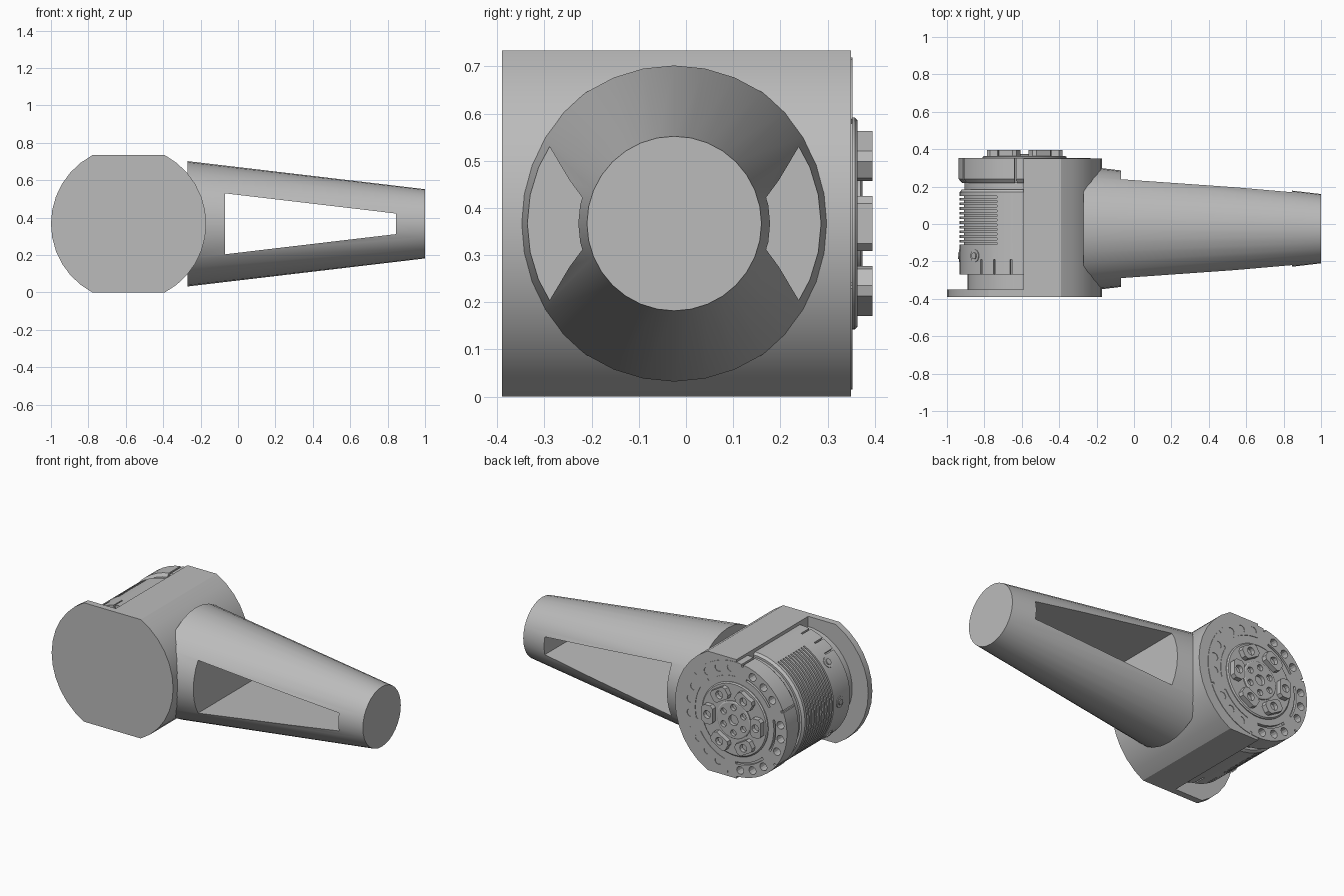
import bpy, bmesh, math
from math import cos, sin, radians, pi

if "Cube" in bpy.data.objects:
    bpy.data.objects.remove(bpy.data.objects["Cube"], do_unlink=True)

CX, CZ, HALF = -0.585, 0.367, 0.367     # motor axis runs along y
CY = -0.025                             # arm axis runs along x

grey = bpy.data.materials.new("machined_grey")
grey.diffuse_color = (0.5, 0.5, 0.5, 1)
grey.use_nodes = True
grey.node_tree.nodes["Principled BSDF"].inputs["Base Color"].default_value = (0.5, 0.5, 0.5, 1)


def finish(name, bm):
    bmesh.ops.recalc_face_normals(bm, faces=bm.faces)
    mesh = bpy.data.meshes.new(name)
    bm.to_mesh(mesh)
    bm.free()
    mesh.materials.append(grey)
    ob = bpy.data.objects.new(name, mesh)
    bpy.context.collection.objects.link(ob)
    return ob


def polar(r, a):
    return CX + r * cos(a), CZ + r * sin(a)


def add_prism(bm, pts, y0, y1):
    """Closed x-z outline extruded along y."""
    a = [bm.verts.new((x, y0, z)) for x, z in pts]
    b = [bm.verts.new((x, y1, z)) for x, z in pts]
    bm.faces.new(a)
    bm.faces.new(b)
    for i in range(len(a)):
        j = (i + 1) % len(a)
        bm.faces.new((a[i], a[j], b[j], b[i]))


def add_disc(bm, x, z, r, y0, y1, n=12):
    add_prism(bm, [(x + r * cos(2 * pi * i / n), z + r * sin(2 * pi * i / n)) for i in range(n)], y0, y1)


def add_arc(bm, r0, r1, a0, a1, y0, y1):
    """Curved block between two radii and two angles (degrees)."""
    n = max(1, int(abs(a1 - a0) / 5))
    angles = [radians(a0 + (a1 - a0) * i / n) for i in range(n + 1)]
    add_prism(bm, [polar(r0, a) for a in angles] + [polar(r1, a) for a in reversed(angles)], y0, y1)


def lathe(name, profile, n=48):
    """Spin (radius, y) points about the motor axis."""
    bm = bmesh.new()
    rings = []
    for r, y in profile:
        pts = [polar(r, 2 * pi * i / n) for i in range(n)]
        rings.append([bm.verts.new((x, y, z)) for x, z in pts])
    for p, q in zip(rings, rings[1:]):
        for i in range(n):
            j = (i + 1) % n
            bm.faces.new((p[i], p[j], q[j], q[i]))
    bm.faces.new(rings[0])
    bm.faces.new(rings[-1])
    return finish(name, bm)


def cut(ob, bm):
    cutter = finish("cutter", bm)
    cutter.hide_render = True
    mod = ob.modifiers.new("cut", "BOOLEAN")
    mod.operation, mod.solver, mod.object = "DIFFERENCE", "EXACT", cutter
    bpy.context.view_layer.objects.active = ob
    bpy.ops.object.modifier_apply(modifier=mod.name)
    bpy.data.objects.remove(cutter, do_unlink=True)


def outline(x_min):
    """Disc outline with flat top and bottom, kept to the right of x_min."""
    flat = math.asin(HALF / 0.415)
    right = [polar(0.415, -flat + 2 * flat * i / 12) for i in range(13)]
    if x_min > -1:
        return right + [(x_min, CZ + HALF), (x_min, CZ - HALF)]
    return right + [(2 * CX - x, 2 * CZ - z) for x, z in right]


# Front end plate and half housing
bm = bmesh.new()
add_prism(bm, outline(-2), -0.39, -0.35)
finish("front_plate", bm)
bm = bmesh.new()
add_prism(bm, outline(-0.59), -0.35, 0.35)
finish("motor_housing", bm)

# Tapered arm with a tapered window through it
bm = bmesh.new()
N = 32
ends = [[bm.verts.new((x, CY + r * cos(2 * pi * i / N), CZ + r * sin(2 * pi * i / N))) for i in range(N)]
        for x, r in ((-0.27, 0.335), (1.0, 0.185))]
for i in range(N):
    j = (i + 1) % N
    bm.faces.new((ends[0][i], ends[0][j], ends[1][j], ends[1][i]))
for ring in ends:
    bm.faces.new(ring)
arm = finish("tapered_arm", bm)
bm = bmesh.new()
add_prism(bm, [(-0.07, CZ - 0.163), (0.845, CZ - 0.055), (0.845, CZ + 0.055), (-0.07, CZ + 0.163)], -1, 1)
cut(arm, bm)

# Motor body
body = lathe("motor_body", [(0.305, -0.36), (0.305, -0.27), (0.347, -0.27), (0.347, 0.17),
                            (0.335, 0.185), (0.322, 0.185), (0.322, 0.23)])
bm = bmesh.new()
for k in range(11):                                   # cooling grooves
    y = -0.11 + k * 0.025
    add_arc(bm, 0.325, 0.4, 115, 245, y, y + 0.011)
for a in (102, 118, 132, 228, 242, 258):              # slots in the front ring
    add_arc(bm, 0.325, 0.4, a - 0.8, a + 0.8, -0.3, -0.19)
cut(body, bm)

# Side screws on the front ring
bm = bmesh.new()
for a in (140, 180, 220):
    for r0, r1, rad in ((0.33, 0.35, 0.034), (0.33, 0.356, 0.018)):
        t = radians(a)
        u, v = (cos(t), sin(t)), (-sin(t), cos(t))
        loops = [[bm.verts.new((CX + r * u[0] + rad * cos(p) * v[0], -0.17 + rad * sin(p),
                                CZ + r * u[1] + rad * cos(p) * v[1]))
                  for p in [2 * pi * i / 12 for i in range(12)]] for r in (r0, r1)]
        for i in range(12):
            j = (i + 1) % 12
            bm.faces.new((loops[0][i], loops[0][j], loops[1][j], loops[1][i]))
        bm.faces.new(loops[0])
        bm.faces.new(loops[1])
finish("side_screws", bm)

# Rear flange with bolt holes, arc slots and rim notches
flange = lathe("rear_flange", [(0.335, 0.22), (0.352, 0.24), (0.352, 0.353)])
bm = bmesh.new()
for k in range(6):
    mid = 8 + 60 * k
    for d in (-16, 0, 16):
        x, z = polar(0.31, radians(mid + d))
        add_disc(bm, x, z, 0.024, 0.3, 0.4)
    add_arc(bm, 0.335, 0.4, mid + 29, mid + 31, 0.2, 0.4)
    add_arc(bm, 0.262, 0.275, mid - 22, mid + 22, 0.335, 0.4)
cut(flange, bm)

# Output hub with centre bore and inner bolt circle
hub = lathe("output_hub", [(0.225, 0.34), (0.225, 0.358), (0.218, 0.364), (0.115, 0.364),
                           (0.115, 0.37), (0.108, 0.374)])
bm = bmesh.new()
add_disc(bm, CX, CZ, 0.032, 0.345, 0.4, 16)
for k in range(6):
    x, z = polar(0.078, radians(30 + 60 * k))
    add_disc(bm, x, z, 0.019, 0.35, 0.4)
cut(hub, bm)

# Six chamfered lugs with bolt sockets
lugs, sockets = bmesh.new(), bmesh.new()
quarter = [(0.037, 0.042), (0.02, 0.058)]
shape = quarter + [(-r, t) for r, t in reversed(quarter)]
shape += [(-r, -t) for r, t in shape]
for k in range(6):
    a = radians(60 * k)
    x, z = polar(0.165, a)
    add_prism(lugs, [(x + r * cos(a) - t * sin(a), z + r * sin(a) + t * cos(a)) for r, t in shape], 0.355, 0.395)
    add_disc(sockets, x, z, 0.024, 0.37, 0.42)
cut(finish("hub_lugs", lugs), sockets)

# Smooth shading with sharp edges
for ob in bpy.context.view_layer.objects:
    ob.select_set(ob.type == "MESH")
bpy.context.view_layer.objects.active = arm
bpy.ops.object.shade_smooth_by_angle(angle=radians(25))
